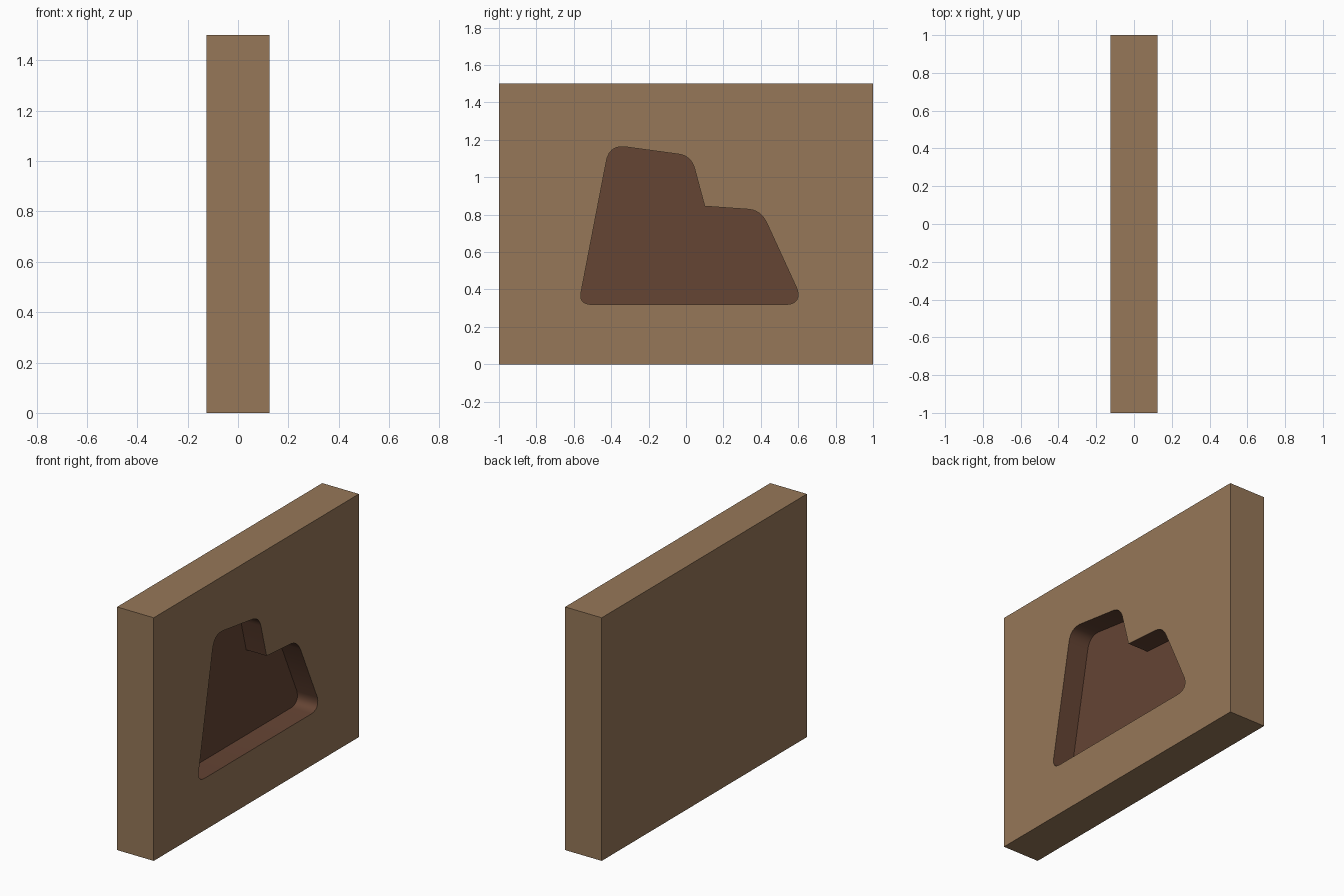
import bpy, bmesh
from mathutils import Vector

if "Cube" in bpy.data.objects:
    bpy.data.objects.remove(bpy.data.objects["Cube"])


def material(name, color):
    m = bpy.data.materials.new(name)
    m.diffuse_color = (*color, 1)
    m.use_nodes = True
    m.node_tree.nodes["Principled BSDF"].inputs["Base Color"].default_value = m.diffuse_color
    return m


def prism(name, outline, x0, x1, mat):
    """Extrude a (y, z) outline from x0 to x1."""
    bm = bmesh.new()
    face = bm.faces.new([bm.verts.new((x0, y, z)) for y, z in outline])
    ext = bmesh.ops.extrude_face_region(bm, geom=[face])
    verts = [g for g in ext["geom"] if isinstance(g, bmesh.types.BMVert)]
    bmesh.ops.translate(bm, verts=verts, vec=(x1 - x0, 0, 0))
    bmesh.ops.recalc_face_normals(bm, faces=bm.faces)
    me = bpy.data.meshes.new(name)
    bm.to_mesh(me)
    bm.free()
    me.materials.append(mat)
    ob = bpy.data.objects.new(name, me)
    bpy.context.collection.objects.link(ob)
    return ob


def rounded(start, corner, end, n=6):
    """Quadratic curve that rounds one corner."""
    a, b, c = Vector(start), Vector(corner), Vector(end)
    return [a * (1 - t) ** 2 + b * 2 * t * (1 - t) + c * t * t
            for t in (i / n for i in range(n + 1))]


wood = material("wood", (0.305, 0.185, 0.098))
dark = material("recess_wood", (0.130, 0.058, 0.034))

# Upright slab
slab = prism("slab", [(-1, 0), (1, 0), (1, 1.5), (-1, 1.5)], -0.125, 0.125, wood)

# Stepped pocket outline, counter-clockwise from the lower left
outline = (rounded((-0.56, 0.39), (-0.575, 0.32), (-0.505, 0.32))
           + rounded((0.54, 0.32), (0.615, 0.325), (0.595, 0.40))
           + rounded((0.43, 0.76), (0.40, 0.82), (0.34, 0.828))
           + [Vector((0.10, 0.845))]
           + rounded((0.045, 1.05), (0.027, 1.11), (-0.03, 1.122))
           + rounded((-0.33, 1.163), (-0.413, 1.17), (-0.427, 1.08)))
cutter = prism("pocket_cutter", outline, -0.014, 0.3, dark)
cutter.hide_render = True

# Cut the pocket, carrying its darker material over
cut = slab.modifiers.new("pocket", 'BOOLEAN')
cut.operation = 'DIFFERENCE'
cut.solver = 'EXACT'
cut.material_mode = 'TRANSFER'
cut.object = cutter
bpy.context.view_layer.objects.active = slab
slab.select_set(True)
bpy.ops.object.modifier_apply(modifier=cut.name)
bpy.data.objects.remove(cutter)
bpy.ops.object.shade_smooth_by_angle(angle=0.6)
